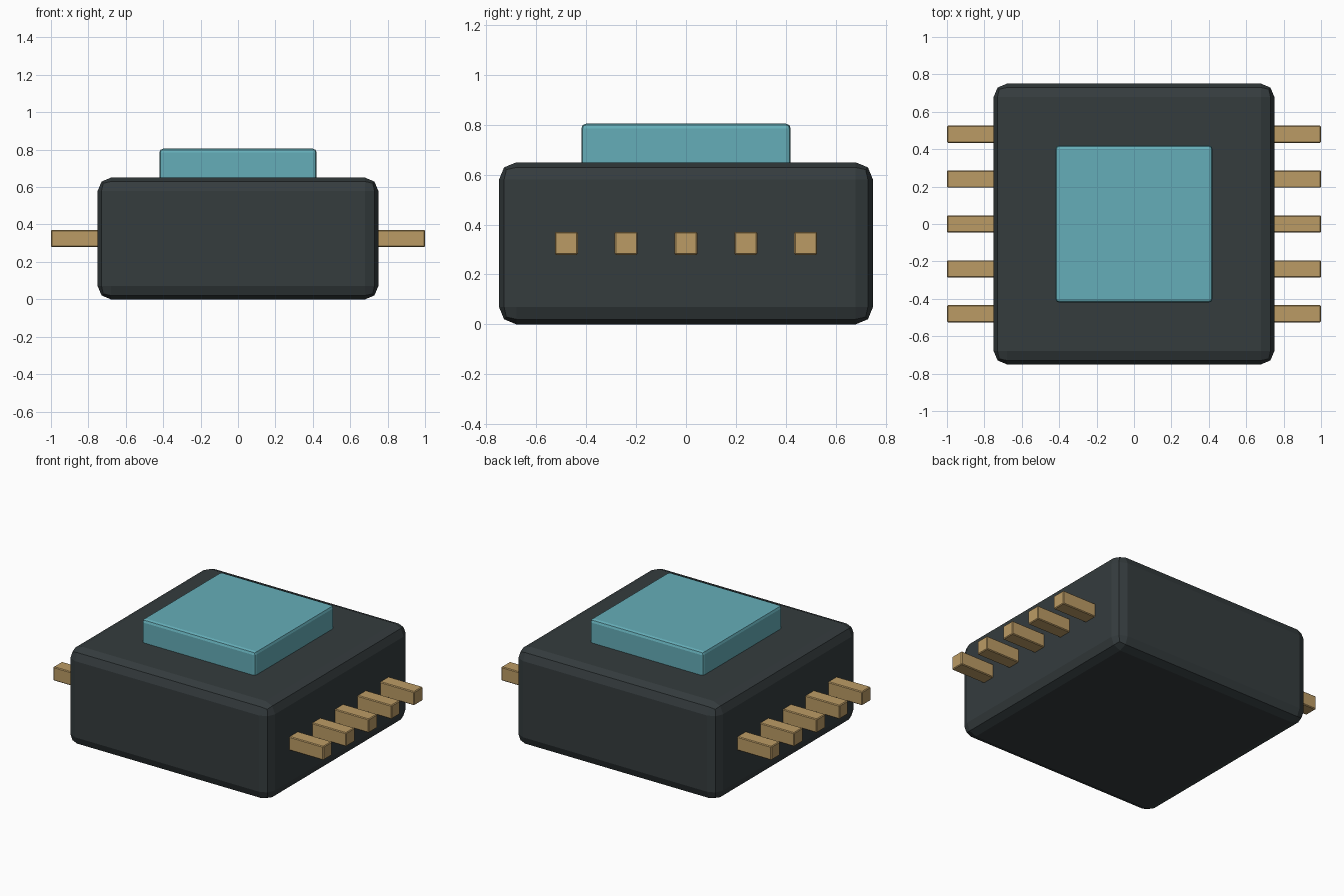
import bpy

if "Cube" in bpy.data.objects:
    bpy.data.objects.remove(bpy.data.objects["Cube"])


def material(name, rgb):
    m = bpy.data.materials.new(name)
    m.diffuse_color = (*rgb, 1)
    m.use_nodes = True
    m.node_tree.nodes["Principled BSDF"].inputs["Base Color"].default_value = m.diffuse_color
    return m


def box(name, center, size, bevel, segments, mat):
    bpy.ops.mesh.primitive_cube_add(size=1, location=center)
    ob = bpy.context.object
    ob.name = name
    ob.scale = size
    bpy.ops.object.transform_apply(location=False, rotation=False, scale=True)
    mod = ob.modifiers.new("bevel", 'BEVEL')
    mod.width = bevel
    mod.segments = segments
    ob.data.materials.append(mat)
    return ob


dark = material("dark_casing", (0.035, 0.045, 0.048))
teal = material("teal_cap", (0.13, 0.42, 0.48))
brass = material("brass", (0.50, 0.33, 0.13))

# Casing and raised top plate
box("casing", (0, 0, 0.325), (1.5, 1.5, 0.65), 0.07, 2, dark)
box("top_plate", (0, 0, 0.715), (0.84, 0.84, 0.18), 0.02, 2, teal)

# Five contact pins on each side
for side, label in ((-1, "left"), (1, "right")):
    for i in range(5):
        y = (i - 2) * 0.24
        box(f"{label}_pin_{i + 1}", (side * 0.85, y, 0.325),
            (0.3, 0.092, 0.092), 0.005, 1, brass)
